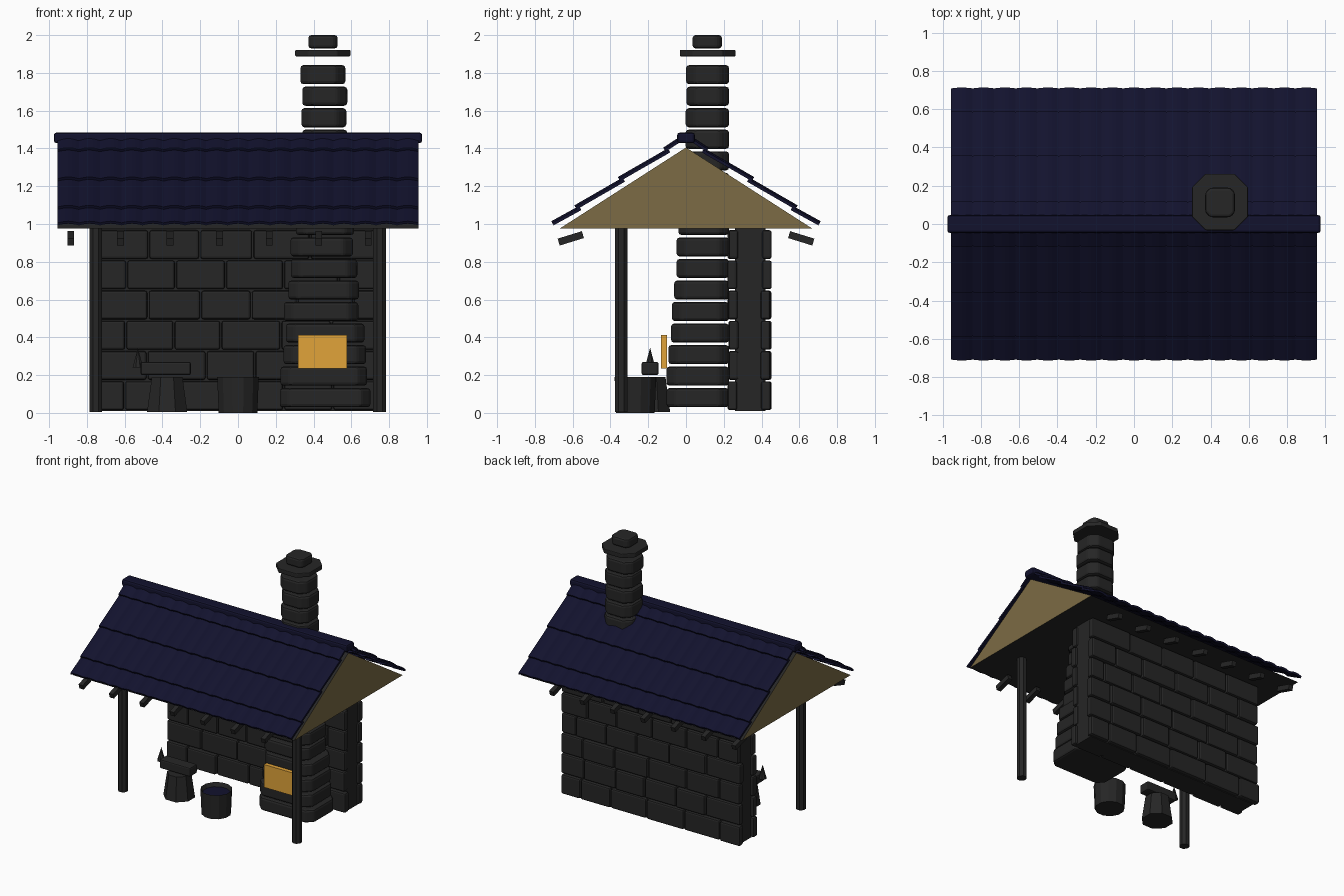
import bpy, bmesh, math, random
from mathutils import Matrix

random.seed(4)
if "Cube" in bpy.data.objects:
    bpy.data.objects.remove(bpy.data.objects["Cube"])


def material(name, rgb):
    m = bpy.data.materials.new(name)
    m.use_nodes = True
    m.diffuse_color = (*rgb, 1)
    m.node_tree.nodes["Principled BSDF"].inputs["Base Color"].default_value = (*rgb, 1)
    return m


CHARCOAL = material("charcoal", (0.019, 0.019, 0.019))
NAVY = material("navy", (0.006, 0.006, 0.027))
TAN = material("tan", (0.2, 0.147, 0.058))
ORANGE = material("orange", (0.75, 0.37, 0.042))


def finish(bm, name, *mats):
    bmesh.ops.recalc_face_normals(bm, faces=bm.faces)
    me = bpy.data.meshes.new(name)
    bm.to_mesh(me)
    bm.free()
    ob = bpy.data.objects.new(name, me)
    bpy.context.collection.objects.link(ob)
    for m in mats:
        me.materials.append(m)
    return ob


def box(name, lo, hi, mat, bevel=0.0, corner=0.0, turn=0.0):
    """Box between two corners; corner chamfers the uprights, bevel rounds the rest."""
    bm = bmesh.new()
    bmesh.ops.create_cube(bm, size=1)
    size = [b - a for a, b in zip(lo, hi)]
    mid = [(a + b) / 2 for a, b in zip(lo, hi)]
    bmesh.ops.scale(bm, vec=size, verts=bm.verts)
    if corner:
        uprights = [e for e in bm.edges if abs(e.verts[0].co.z - e.verts[1].co.z) > 1e-5]
        bmesh.ops.bevel(bm, geom=uprights, offset=corner, segments=1, affect='EDGES')
    bmesh.ops.transform(bm, matrix=Matrix.Translation(mid) @ Matrix.Rotation(turn, 4, 'X'),
                        verts=bm.verts)
    ob = finish(bm, name, mat)
    if bevel:
        mod = ob.modifiers.new("soft_edges", 'BEVEL')
        mod.width, mod.segments = bevel, 2
    return ob


def drum(name, x, y, z0, z1, r0, r1, sides, mat):
    bm = bmesh.new()
    bmesh.ops.create_cone(bm, cap_ends=True, segments=sides, radius1=r0, radius2=r1, depth=z1 - z0)
    place = Matrix.Translation((x, y, (z0 + z1) / 2)) @ Matrix.Rotation(math.pi / sides, 4, 'Z')
    bmesh.ops.transform(bm, matrix=place, verts=bm.verts)
    return finish(bm, name, mat)


# Back wall: recessed core with staggered stone blocks on both faces
box("wall_core", (-0.75, 0.26, 0.01), (0.75, 0.42, 0.98), CHARCOAL)
ROWS, ROW_H = 6, 0.16
for side, y0, y1 in (("front", 0.225, 0.275), ("back", 0.4, 0.45)):
    for row in range(ROWS):
        z = 0.015 + row * ROW_H
        x, end = -0.78 + random.uniform(0, 0.015), 0.78 - random.uniform(0, 0.015)
        width = 0.3 if row % 2 else 0.18
        while x < end - 0.02:
            right = x + width
            if end - right < 0.1:
                right = end
            shift = random.uniform(-0.006, 0.004)
            box(f"{side}_wall_stone", (x, y0 + shift, z), (right - 0.008, y1 + shift, z + ROW_H - 0.008),
                CHARCOAL, bevel=0.012)
            x = right
            width = random.uniform(0.24, 0.33)

# Hearth and chimney: one tapering stack of separate stones
for k in range(16):
    z = 0.03 + 0.114 * k
    half = max(0.119, 0.24 - 0.0107 * k)
    front = min(0.0, -0.108 + 0.009 * k)
    jx, jy = random.uniform(-0.012, 0.012), random.uniform(-0.005, 0.005)
    box("chimney_stone" if k > 7 else "hearth_stone", (0.45 - half + jx, front + jy, z),
        (0.45 + half + jx, 0.228, z + 0.101), CHARCOAL, bevel=0.016, corner=0.05)
box("chimney_cap", (0.303, -0.033, 1.887), (0.595, 0.262, 1.922), CHARCOAL, bevel=0.006, corner=0.07)
box("chimney_top", (0.372, 0.035, 1.93), (0.528, 0.19, 2.0), CHARCOAL, bevel=0.015, corner=0.025)
box("fire_opening", (0.317, -0.133, 0.235), (0.577, -0.1, 0.413), ORANGE)

# Front posts
for x in (-0.753, 0.75):
    drum("front_post", x, -0.343, 0.005, 0.98, 0.037, 0.037, 8, CHARCOAL)

# Gable block: tan ends, dark slopes and ceiling
bm = bmesh.new()
ends = [[bm.verts.new((x, y, z)) for y, z in ((-0.67, 0.975), (0.67, 0.975), (0, 1.405))]
        for x in (-0.955, 0.955)]
for tri in ends:
    bm.faces.new(tri)
for i in range(3):
    j = (i + 1) % 3
    bm.faces.new((ends[0][i], ends[0][j], ends[1][j], ends[1][i]))
bm.normal_update()
for f in bm.faces:
    f.material_index = 1 if abs(f.normal.x) > 0.9 else 0
finish(bm, "gable_block", CHARCOAL, TAN)

# Roof tiles: overlapping courses of ribbed sheet on each slope
EAVES = ((0.02, 1.468), (0.12, 1.402), (0.36, 1.247), (0.59, 1.097), (0.712, 1.013))
RIBS, STEPS = 17, 6
for side in (-1, 1):
    for course in range(4):
        (ya, za), (yb, zb) = EAVES[course], EAVES[course + 1]
        if course:
            ya, za = ya - 0.025, za - 0.003
        length = math.hypot(yb - ya, za - zb)
        ny, nz = (za - zb) / length, (yb - ya) / length
        bm = bmesh.new()
        previous = None
        for i in range(RIBS * STEPS + 1):
            x = -0.955 + 1.91 * i / (RIBS * STEPS)
            rise = 0.01 * abs(math.sin(math.pi * i / STEPS)) - 0.008
            loop = []
            for y, z, lift in ((ya, za, 0), (yb, zb, 0), (yb, zb, -0.015), (ya, za, -0.015)):
                h = rise + lift
                loop.append(bm.verts.new((x, side * (y + ny * h), z + nz * h)))
            if previous:
                for a in range(4):
                    b = (a + 1) % 4
                    bm.faces.new((previous[a], previous[b], loop[b], loop[a]))
            else:
                bm.faces.new(loop)
            previous = loop
        bm.faces.new(previous)
        finish(bm, "roof_tile_course", NAVY)

# Ridge cap
box("ridge_cap", (-0.975, -0.047, 1.428), (0.975, 0.047, 1.484), NAVY, bevel=0.014)

# Rafter tails under both eaves
for side in (-1, 1):
    for i in range(7):
        x = -0.885 + 0.2625 * i
        box("rafter_tail", (x - 0.018, side * 0.61 - 0.067, 0.905), (x + 0.018, side * 0.61 + 0.067, 0.943),
            CHARCOAL, turn=-side * 0.3)

# Anvil on its stump
drum("anvil_stump", -0.375, -0.19, 0.005, 0.19, 0.115, 0.088, 8, CHARCOAL)
box("anvil_body", (-0.515, -0.235, 0.2), (-0.25, -0.145, 0.27), CHARCOAL, bevel=0.01)
drum("anvil_horn", -0.53, -0.19, 0.24, 0.345, 0.03, 0.0, 8, CHARCOAL)

# Water bucket: hollow tub with a water surface
bucket = drum("water_bucket", 0, -0.268, 0.0, 0.19, 0.106, 0.114, 12, CHARCOAL)
bm = bmesh.new()
bm.from_mesh(bucket.data)
top = max(bm.faces, key=lambda f: f.calc_center_median().z)
bmesh.ops.inset_individual(bm, faces=[top], thickness=0.014)
bmesh.ops.translate(bm, vec=(0, 0, -0.03), verts=top.verts)
top.material_index = 1
bm.to_mesh(bucket.data)
bm.free()
bucket.data.materials.append(NAVY)
